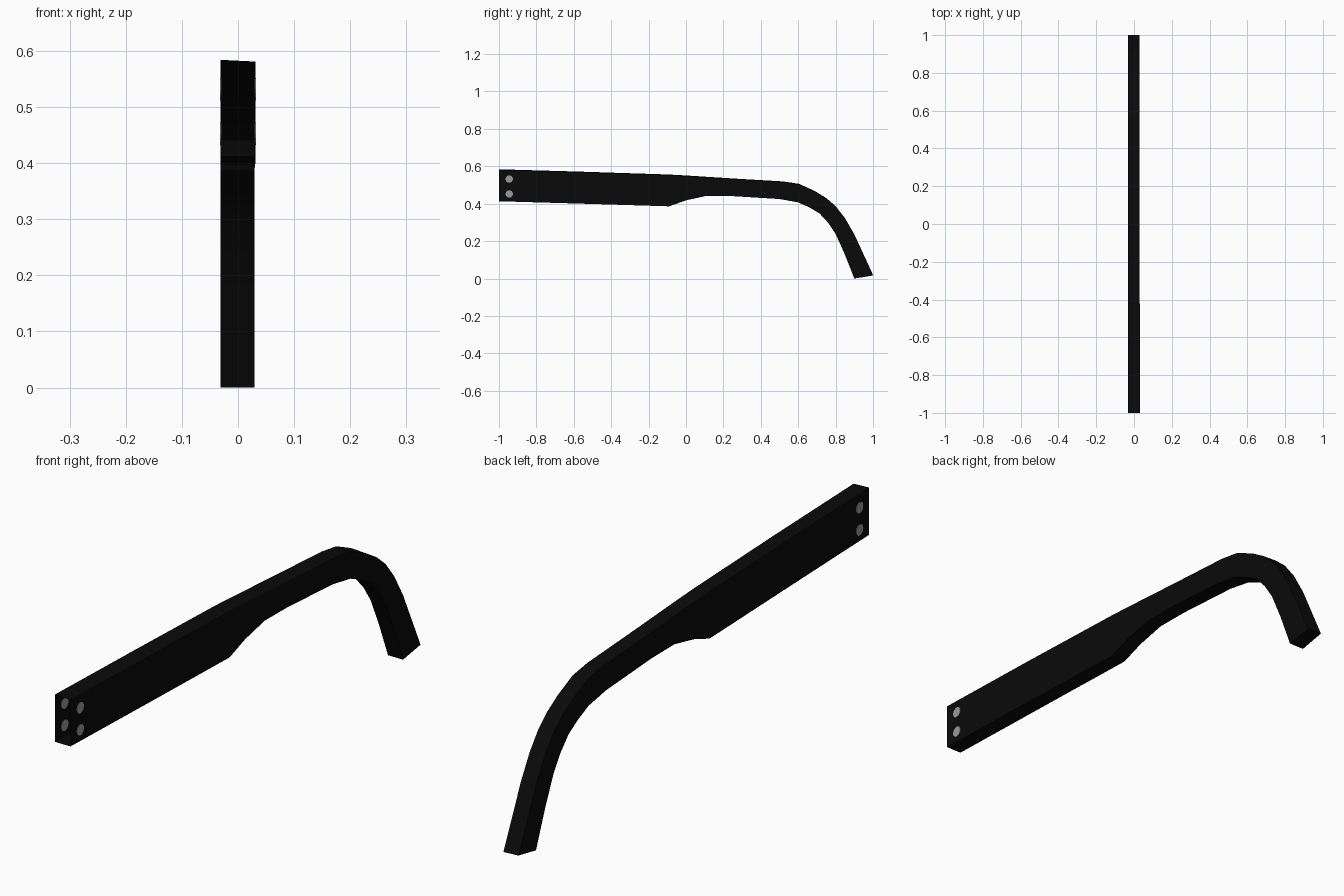
import bpy, bmesh, math
from mathutils import Matrix

if "Cube" in bpy.data.objects:
    bpy.data.objects.remove(bpy.data.objects["Cube"])


def material(name, rgb):
    m = bpy.data.materials.new(name)
    m.diffuse_color = (*rgb, 1)
    m.use_nodes = True
    m.node_tree.nodes["Principled BSDF"].inputs["Base Color"].default_value = m.diffuse_color
    return m


black = material("black_plastic", (0.003, 0.003, 0.003))
steel = material("grey_metal", (0.33, 0.33, 0.33))


def make_object(name, bm, mat):
    mesh = bpy.data.meshes.new(name)
    bm.to_mesh(mesh)
    bm.free()
    mesh.materials.append(mat)
    ob = bpy.data.objects.new(name, mesh)
    bpy.context.collection.objects.link(ob)
    return ob


# Side profile: (top y, top z, bottom y, bottom z) from hinge end to ear tip
stations = [
    (-1.00, 0.583, -1.00, 0.413),
    (-0.55, 0.570, -0.55, 0.400),
    (-0.09, 0.555, -0.09, 0.386),
    (0.00, 0.550, 0.00, 0.418),
    (0.11, 0.543, 0.11, 0.442),
    (0.25, 0.534, 0.24, 0.441),
    (0.52, 0.518, 0.50, 0.425),
    (0.605, 0.505, 0.60, 0.407),
    (0.69, 0.466, 0.66, 0.380),
    (0.75, 0.429, 0.715, 0.347),
    (0.80, 0.386, 0.76, 0.298),
    (0.85, 0.322, 0.80, 0.238),
    (0.90, 0.235, 0.847, 0.134),
    (1.00, 0.018, 0.90, 0.000),
]

# Temple arm: rectangular tube, open at the hinge end and closed at the tip
bm = bmesh.new()
rings = []
for ty, tz, by, bz in stations:
    left = -0.031
    right = 0.031 if ty < -0.5 else 0.029
    rings.append([bm.verts.new(p) for p in (
        (left, by, bz), (right, by, bz), (right, ty, tz - 0.002), (left, ty, tz + 0.001))])
for a, b in zip(rings, rings[1:]):
    for i in range(4):
        j = (i + 1) % 4
        bm.faces.new((a[i], a[j], b[j], b[i]))
bm.faces.new(rings[-1])
bmesh.ops.recalc_face_normals(bm, faces=bm.faces)
arm = make_object("temple_arm", bm, black)
bpy.context.view_layer.objects.active = arm
arm.select_set(True)
bpy.ops.object.shade_smooth_by_angle(angle=math.radians(40))

# Hinge rivets: thin discs set through both side walls
for side, sx in (("left", -1), ("right", 1)):
    for level, z in (("lower", 0.452), ("upper", 0.532)):
        bm = bmesh.new()
        bmesh.ops.create_cone(
            bm, cap_ends=True, segments=16, radius1=0.02, radius2=0.02, depth=0.003,
            matrix=Matrix.Translation((sx * 0.031, -0.945, z)) @ Matrix.Rotation(math.pi / 2, 4, 'Y'))
        make_object(f"rivet_{side}_{level}", bm, steel)
